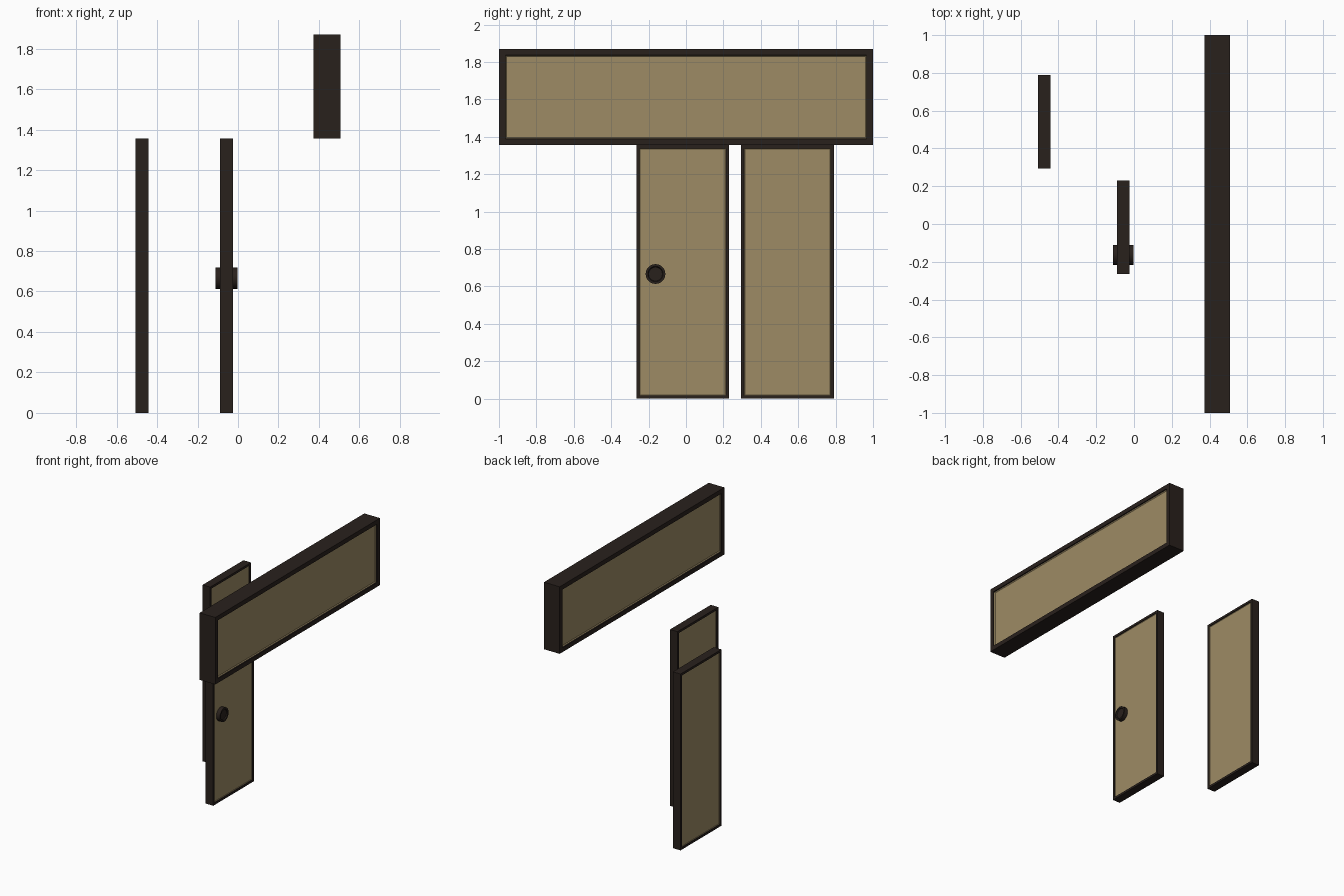
import bpy, bmesh
from math import pi
from mathutils import Matrix, Vector

if "Cube" in bpy.data.objects:
    bpy.data.objects.remove(bpy.data.objects["Cube"])


def material(name, rgb):
    m = bpy.data.materials.new(name)
    m.diffuse_color = (*rgb, 1)
    m.use_nodes = True
    m.node_tree.nodes["Principled BSDF"].inputs["Base Color"].default_value = m.diffuse_color
    return m


dark = material("dark_wood", (0.022, 0.015, 0.012))
tan = material("tan_panel", (0.34, 0.26, 0.13))


def finish(bm, name, mats):
    bmesh.ops.recalc_face_normals(bm, faces=bm.faces)
    me = bpy.data.meshes.new(name)
    bm.to_mesh(me)
    bm.free()
    for m in mats:
        me.materials.append(m)
    ob = bpy.data.objects.new(name, me)
    bpy.context.collection.objects.link(ob)
    return ob


def framed_panel(name, lo, hi, border, recess, lip):
    """Box with a dark border and a recessed tan panel on both x faces."""
    lo, hi = Vector(lo), Vector(hi)
    bm = bmesh.new()
    bmesh.ops.create_cube(bm, size=1, matrix=Matrix.Translation((lo + hi) / 2)
                          @ Matrix.Diagonal((*(hi - lo), 1)))
    bm.normal_update()
    for f in [f for f in bm.faces if abs(f.normal.x) > 0.9]:
        # flat border, straight step in, then a sloped lip in the panel colour
        bmesh.ops.inset_individual(bm, faces=[f], thickness=border)
        bmesh.ops.inset_individual(bm, faces=[f], thickness=0.0005, depth=-recess)
        r = bmesh.ops.inset_individual(bm, faces=[f], thickness=lip, depth=-lip * 0.6)
        for g in r["faces"] + [f]:
            g.material_index = 1
    return finish(bm, name, (dark, tan))


# Overhead panel, door and fixed side panel
framed_panel("header_panel", (0.374, -1, 1.355), (0.507, 1, 1.87), 0.048, 0.008, 0.009)
framed_panel("door", (-0.089, -0.265, 0), (-0.025, 0.23, 1.355), 0.024, 0.006, 0.004)
framed_panel("side_panel", (-0.507, 0.294, 0), (-0.442, 0.79, 1.355), 0.024, 0.006, 0.004)

# Round knob through the door, dished at both ends
bm = bmesh.new()
bmesh.ops.create_cone(bm, cap_ends=True, segments=20, radius1=0.053, radius2=0.053, depth=0.108,
                      matrix=Matrix.Translation((-0.057, -0.163, 0.666))
                      @ Matrix.Rotation(pi / 2, 4, 'Y'))
bm.normal_update()
for f in [f for f in bm.faces if len(f.verts) > 4]:
    bmesh.ops.inset_individual(bm, faces=[f], thickness=0.012)
    bmesh.ops.inset_individual(bm, faces=[f], thickness=0.004, depth=-0.007)
knob = finish(bm, "door_knob", (dark,))
bpy.context.view_layer.objects.active = knob
knob.select_set(True)
bpy.ops.object.shade_smooth_by_angle()
